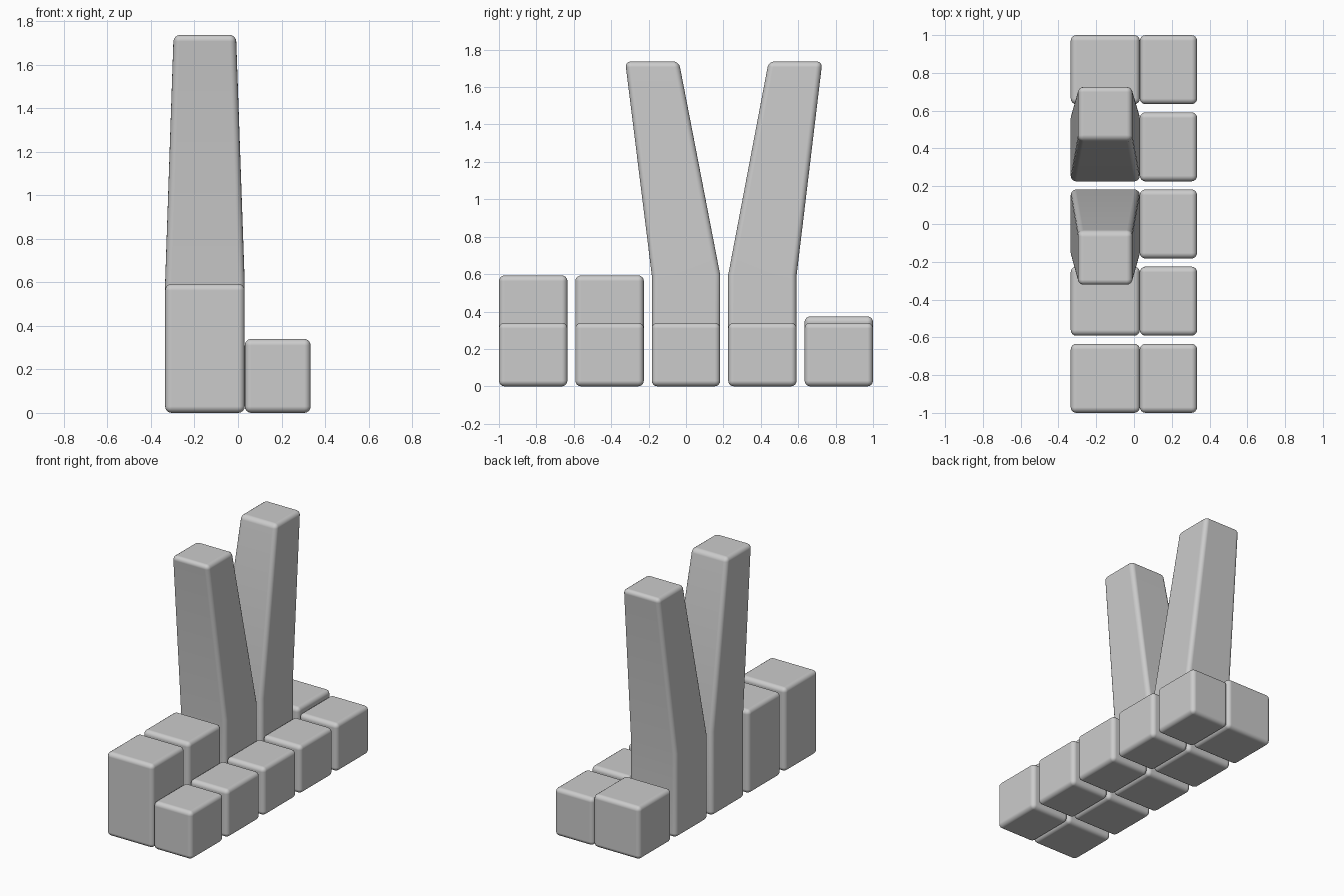
import bpy, bmesh

if "Cube" in bpy.data.objects:
    bpy.data.objects.remove(bpy.data.objects["Cube"])

BEVEL = 0.03


def rounded_block(name, rings):
    """Loft rectangular rings (x0, x1, y0, y1, z), cap both ends, round the edges."""
    bm = bmesh.new()
    loops = [[bm.verts.new(p) for p in ((x0, y0, z), (x1, y0, z), (x1, y1, z), (x0, y1, z))]
             for x0, x1, y0, y1, z in rings]
    bm.faces.new(loops[0][::-1])
    bm.faces.new(loops[-1])
    for a, b in zip(loops, loops[1:]):
        for i in range(4):
            j = (i + 1) % 4
            bm.faces.new((a[i], a[j], b[j], b[i]))
    mesh = bpy.data.meshes.new(name)
    bm.to_mesh(mesh)
    bm.free()
    obj = bpy.data.objects.new(name, mesh)
    bpy.context.collection.objects.link(obj)
    bev = obj.modifiers.new("Rounded edges", 'BEVEL')
    bev.width = BEVEL
    bev.segments = 4
    bev.limit_method = 'ANGLE'
    bev.angle_limit = 0.6
    bev.harden_normals = True
    for p in mesh.polygons:
        p.use_smooth = True
    bpy.ops.object.select_all(action='DESELECT')
    obj.select_set(True)
    bpy.context.view_layer.objects.active = obj
    bpy.ops.object.shade_smooth_by_angle(angle=0.6)
    return obj


PITCH, SIZE = 0.4085, 0.366
BACK = (-0.335, 0.031)
FRONT = (0.031, 0.334)

# Back row: short blocks, or tall leaning pillars given by their top y range
back_heights = [0.593, 0.593, None, None, 0.374]
pillar_tops = {2: (-0.325, -0.038), 3: (0.442, 0.729)}

for i in range(5):
    y0 = -1 + i * PITCH
    y1 = y0 + SIZE
    # Front row cube
    rounded_block(f"front_cube_{i + 1}", [(*FRONT, y0, y1, 0), (*FRONT, y0, y1, 0.34)])
    if i in pillar_tops:
        # Tall pillar: straight foot, then tapered and leaning outward
        rounded_block(f"leaning_pillar_{i - 1}", [
            (*BACK, y0, y1, 0),
            (*BACK, y0, y1, 0.595),
            (-0.296, -0.009, *pillar_tops[i], 1.737)])
    else:
        # Back row block
        h = back_heights[i]
        rounded_block(f"back_block_{i + 1}", [(*BACK, y0, y1, 0), (*BACK, y0, y1, h)])
